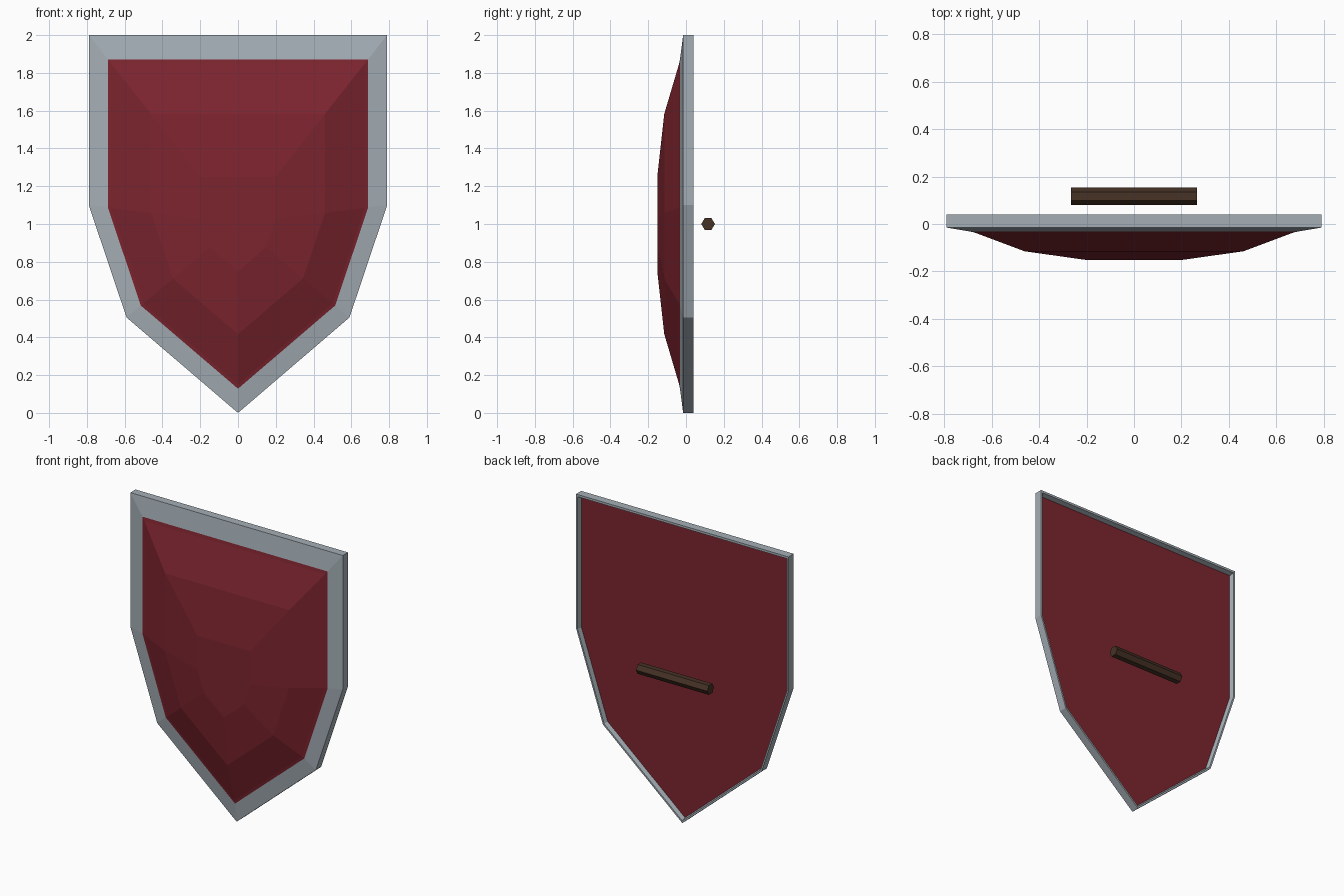
import bpy
import bmesh
import math

cube = bpy.data.objects.get("Cube")
if cube:
    bpy.data.objects.remove(cube, do_unlink=True)


def make_material(name, color):
    mat = bpy.data.materials.new(name)
    mat.use_nodes = True
    mat.diffuse_color = (*color, 1)
    mat.node_tree.nodes["Principled BSDF"].inputs["Base Color"].default_value = (*color, 1)
    return mat


steel = make_material("steel grey", (0.376, 0.429, 0.468))
red = make_material("deep red", (0.205, 0.018, 0.028))
wood = make_material("dark wood", (0.062, 0.032, 0.019))

# Shield outline (x, z), clockwise from the front, mirrored about the centre
CENTRE = 1.0
right_half = [(0.79, 2.0), (0.79, 1.1), (0.59, 0.505)]
outline = right_half + [(0, 0)] + [(-x, z) for x, z in reversed(right_half)]


def finish(bm, name, mat):
    mesh = bpy.data.meshes.new(name)
    bm.to_mesh(mesh)
    bm.free()
    mesh.materials.append(mat)
    obj = bpy.data.objects.new(name, mesh)
    bpy.context.collection.objects.link(obj)
    return obj


def shield_part(name, mat, rings, front_cap=False, back_cap=False):
    """Loft scaled copies of the outline, (scale, y) from back to front."""
    bm = bmesh.new()
    loops = [[bm.verts.new((x * s, y, CENTRE + (z - CENTRE) * s)) for x, z in outline]
             for s, y in rings]
    n = len(outline)
    for a, b in zip(loops, loops[1:]):
        for i in range(n):
            j = (i + 1) % n
            bm.faces.new((a[i], b[i], b[j], a[j]))
    if front_cap:
        bm.faces.new(loops[-1][::-1])
    if back_cap:
        bm.faces.new(loops[0])
    return finish(bm, name, mat)


# Metal rim: inner back lip, back edge, outer side, sloped front border
shield_part("rim", steel, [(0.975, 0.01), (0.985, 0.04), (1, 0.04), (1, -0.015), (0.872, -0.032)])

# Faceted domed front
shield_part("front_dome", red, [(0.872, -0.032), (0.85, -0.036), (0.583, -0.115), (0.25, -0.152)],
            front_cap=True)

# Recessed back panel
shield_part("back_panel", red, [(0.975, 0.01)], back_cap=True)

# Six-sided grip behind the shield
bm = bmesh.new()
bmesh.ops.create_cone(bm, cap_ends=True, segments=6, radius1=0.036, radius2=0.036, depth=0.53)
grip = finish(bm, "grip", wood)
grip.rotation_euler = (0, math.pi / 2, 0)
grip.location = (0, 0.117, CENTRE)
